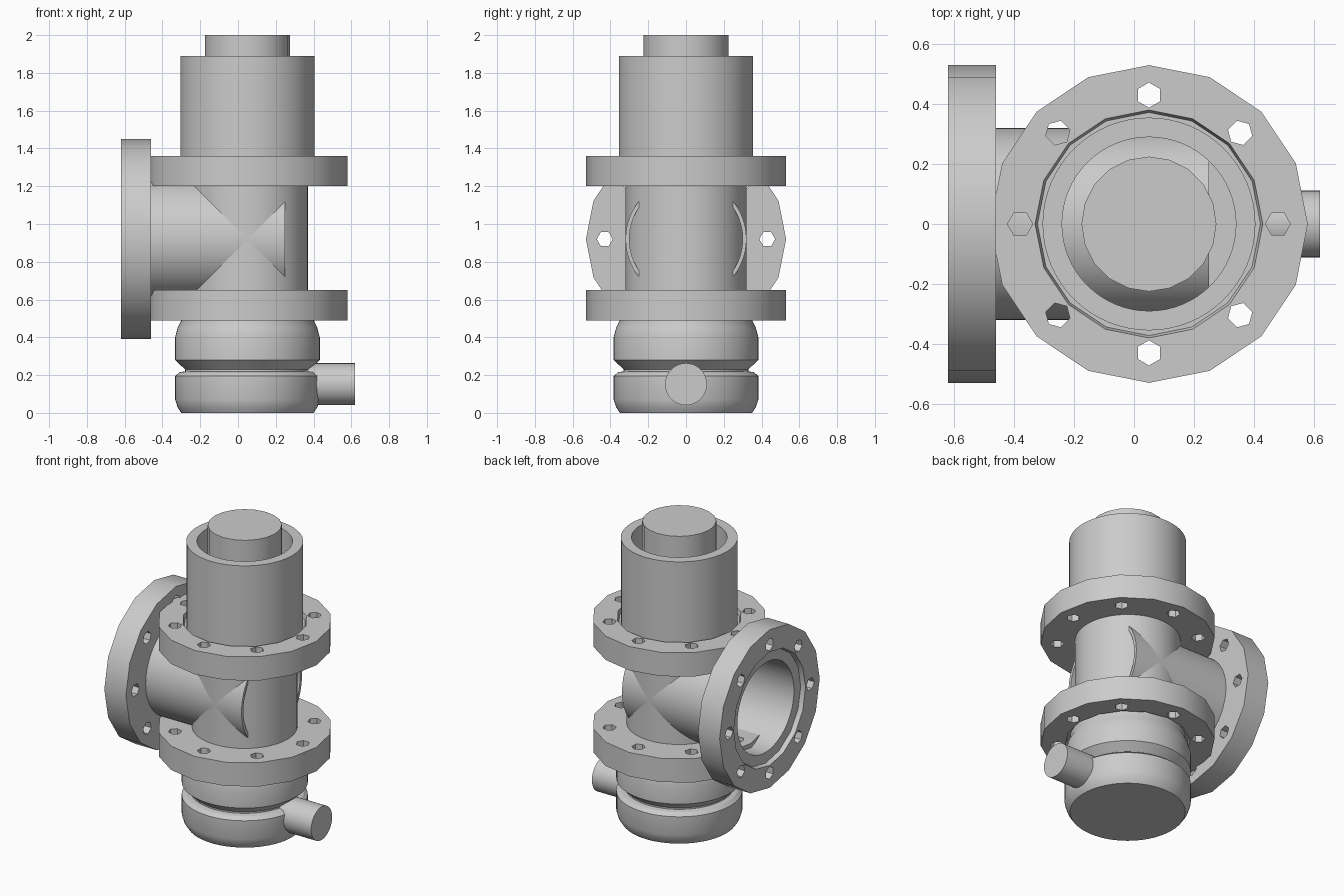
import bpy
import bmesh
from math import cos, sin, tau, pi, radians
from mathutils import Matrix

if "Cube" in bpy.data.objects:
    bpy.data.objects.remove(bpy.data.objects["Cube"], do_unlink=True)

# One plain metal colour
steel = bpy.data.materials.new("grey_metal")
steel.use_nodes = True
colour = (0.6, 0.6, 0.6, 1)
steel.diffuse_color = colour
steel.node_tree.nodes["Principled BSDF"].inputs["Base Color"].default_value = colour

# Axes of the tee: every part is turned about one of these
AXIS_X = 0.05
TEE_Z = 0.92
base = Matrix.Translation((AXIS_X, 0, 0))
centre = Matrix.Translation((AXIS_X, 0, TEE_Z))
up = centre
down = centre @ Matrix.Rotation(pi, 4, 'X')
side = centre @ Matrix.Rotation(-pi / 2, 4, 'Y')


def add_object(name, bm, matrix):
    bmesh.ops.recalc_face_normals(bm, faces=bm.faces)
    mesh = bpy.data.meshes.new(name)
    bm.to_mesh(mesh)
    bm.free()
    mesh.transform(matrix)
    mesh.materials.append(steel)
    obj = bpy.data.objects.new(name, mesh)
    bpy.context.collection.objects.link(obj)
    return obj


def activate(obj):
    bpy.ops.object.select_all(action='DESELECT')
    obj.select_set(True)
    bpy.context.view_layer.objects.active = obj


def smooth(obj):
    activate(obj)
    bpy.ops.object.shade_smooth_by_angle(angle=radians(30))


def turn(name, profile, matrix, sides=64, hollow=False):
    """Turn (radius, height) points about the axis; hollow closes the profile loop."""
    bm = bmesh.new()
    rings = [[bm.verts.new((r * cos(tau * i / sides), r * sin(tau * i / sides), z))
              for i in range(sides)] for r, z in profile]
    pairs = list(zip(rings, rings[1:]))
    if hollow:
        pairs.append((rings[-1], rings[0]))
    else:
        bm.faces.new(rings[0])
        bm.faces.new(rings[-1])
    for a, b in pairs:
        for i in range(sides):
            j = (i + 1) % sides
            bm.faces.new((a[i], a[j], b[j], b[i]))
    obj = add_object(name, bm, matrix)
    smooth(obj)
    return obj


def tube(name, outer, inner, low, high, matrix):
    return turn(name, [(outer, low), (outer, high), (inner, high), (inner, low)],
                matrix, hollow=True)


def flange(name, matrix, start):
    """Sixteen-sided ring with a recessed seat and eight bolt holes."""
    matrix = matrix @ Matrix.Translation((0, 0, start))
    ring = turn(name, [(.32, 0), (.53, 0), (.53, .16), (.38, .16), (.372, .13), (.32, .13)],
                matrix, sides=16, hollow=True)
    bm = bmesh.new()
    for i in range(8):
        place = Matrix.Rotation(tau * i / 8, 4, 'Z') @ Matrix.Translation((.43, 0, .08))
        # hexagon with a corner pointing outward
        bmesh.ops.create_cone(bm, cap_ends=True, segments=6, radius1=.042, radius2=.042,
                              depth=.4, matrix=place @ Matrix.Rotation(pi / 2, 4, 'Z'))
    cutter = add_object(name + "_hole_cutter", bm, matrix)
    cutter.hide_render = True
    cut = ring.modifiers.new("bolt_holes", 'BOOLEAN')
    cut.operation = 'DIFFERENCE'
    cut.solver = 'EXACT'
    cut.object = cutter
    activate(ring)
    bpy.ops.object.modifier_apply(modifier=cut.name)
    bpy.data.objects.remove(cutter, do_unlink=True)
    smooth(ring)


# Crossing pipes of the tee
tube("vertical_pipe", .32, .30, -.41, .41, up)
tube("side_pipe", .32, .30, -.20, .64, side)

# Flanges face outward from the tee
flange("upper_flange", up, .28)
flange("lower_flange", down, .27)
flange("side_flange", side, .51)

# Upper housing and the plunger inside it
tube("upper_housing", .355, .29, 1.33, 1.89, base)
turn("plunger", [(.225, 1.25), (.225, 2.0)], base, sides=20)

# Grooved lower body, closed at both ends
turn("lower_body", [(.35, 0), (.37, .03), (.383, .07), (.383, .195), (.36, .215),
                    (.33, .22), (.33, .23), (.383, .28), (.383, .40), (.37, .45),
                    (.35, .49), (.35, .53)], base)

# Small outlet on the left
outlet_axis = Matrix.Translation((0, 0, .152)) @ Matrix.Rotation(pi / 2, 4, 'Y')
turn("outlet_stub", [(.111, .35), (.111, .62)], outlet_axis)
